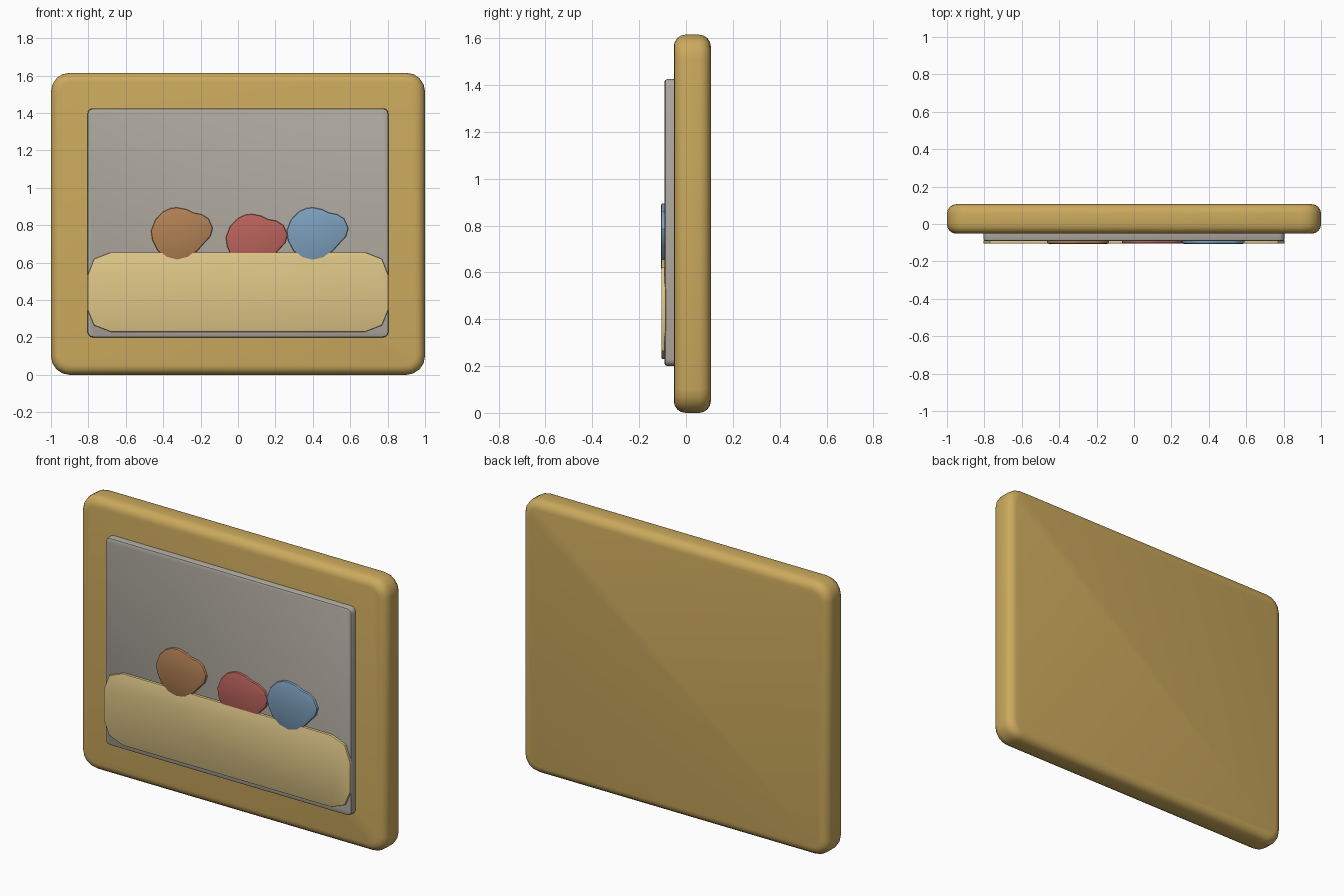
import bpy, bmesh, math

if "Cube" in bpy.data.objects:
    bpy.data.objects.remove(bpy.data.objects["Cube"])


def rounded_rect(x, z0, z1, r, n):
    # outline of a rectangle with rounded corners, in x and z
    pts = []
    corners = [(x - r, z1 - r), (-x + r, z1 - r), (-x + r, z0 + r), (x - r, z0 + r)]
    for i, (cx, cz) in enumerate(corners):
        for k in range(n + 1):
            a = math.pi / 2 * (i + k / n)
            pts.append((cx + r * math.cos(a), cz + r * math.sin(a)))
    return pts


def slab(name, outline, y0, y1, bevel, segs, color):
    # extrude an outline along y and round the rims of both caps
    bm = bmesh.new()
    front = [bm.verts.new((x, y0, z)) for x, z in outline]
    back = [bm.verts.new((x, y1, z)) for x, z in outline]
    caps = [bm.faces.new(front), bm.faces.new(back[::-1])]
    n = len(outline)
    for i in range(n):
        j = (i + 1) % n
        bm.faces.new((front[j], front[i], back[i], back[j]))
    bmesh.ops.recalc_face_normals(bm, faces=bm.faces)
    rims = [e for f in caps for e in f.edges]
    bmesh.ops.bevel(bm, geom=rims, offset=bevel, segments=segs, profile=0.5,
                    affect='EDGES', clamp_overlap=True)
    mesh = bpy.data.meshes.new(name)
    bm.to_mesh(mesh)
    bm.free()
    ob = bpy.data.objects.new(name, mesh)
    bpy.context.collection.objects.link(ob)
    mat = bpy.data.materials.new(name + "_colour")
    mat.diffuse_color = (*color, 1)
    mat.use_nodes = True
    mat.node_tree.nodes["Principled BSDF"].inputs["Base Color"].default_value = mat.diffuse_color
    mesh.materials.append(mat)
    bpy.ops.object.select_all(action='DESELECT')
    ob.select_set(True)
    bpy.context.view_layer.objects.active = ob
    bpy.ops.object.shade_smooth_by_angle(angle=math.radians(32))
    return ob


# board and raised picture panel
slab("frame_board", rounded_rect(1.0, 0.0, 1.615, 0.1, 4),
     -0.052, 0.106, 0.05, 4, (0.60, 0.40, 0.11))
slab("picture_panel", rounded_rect(0.805, 0.2, 1.425, 0.03, 3),
     -0.092, 0.0, 0.012, 2, (0.43, 0.40, 0.35))

# pale ground band with chamfered ends
half = [(0.68, 0.655), (0.77, 0.62), (0.805, 0.53),
        (0.805, 0.35), (0.77, 0.265), (0.68, 0.23)]
band = half + [(-x, z) for x, z in reversed(half)]
slab("ground_band", band, -0.1055, -0.085, 0.006, 2, (0.75, 0.58, 0.25))

# three pebble shapes sharing one outline
pebble = [(0, .895), (.05, .885), (.085, .867), (.13, .859), (.168, .835),
          (.19, .785), (.178, .74), (.145, .705), (.11, .665), (.06, .625),
          (0, .61), (-.06, .625), (-.105, .665), (-.133, .72), (-.14, .77),
          (-.117, .83), (-.075, .873), (-.035, .891)]
for name, dx, dz, y, color in [
        ("brown_pebble", -0.325, 0.0, -0.106, (0.45, 0.22, 0.09)),
        ("red_pebble", 0.075, -0.035, -0.105, (0.49, 0.125, 0.105)),
        ("blue_pebble", 0.4, 0.0, -0.1065, (0.205, 0.35, 0.51))]:
    slab(name, [(x + dx, z + dz) for x, z in pebble], y, -0.08, 0.008, 2, color)
